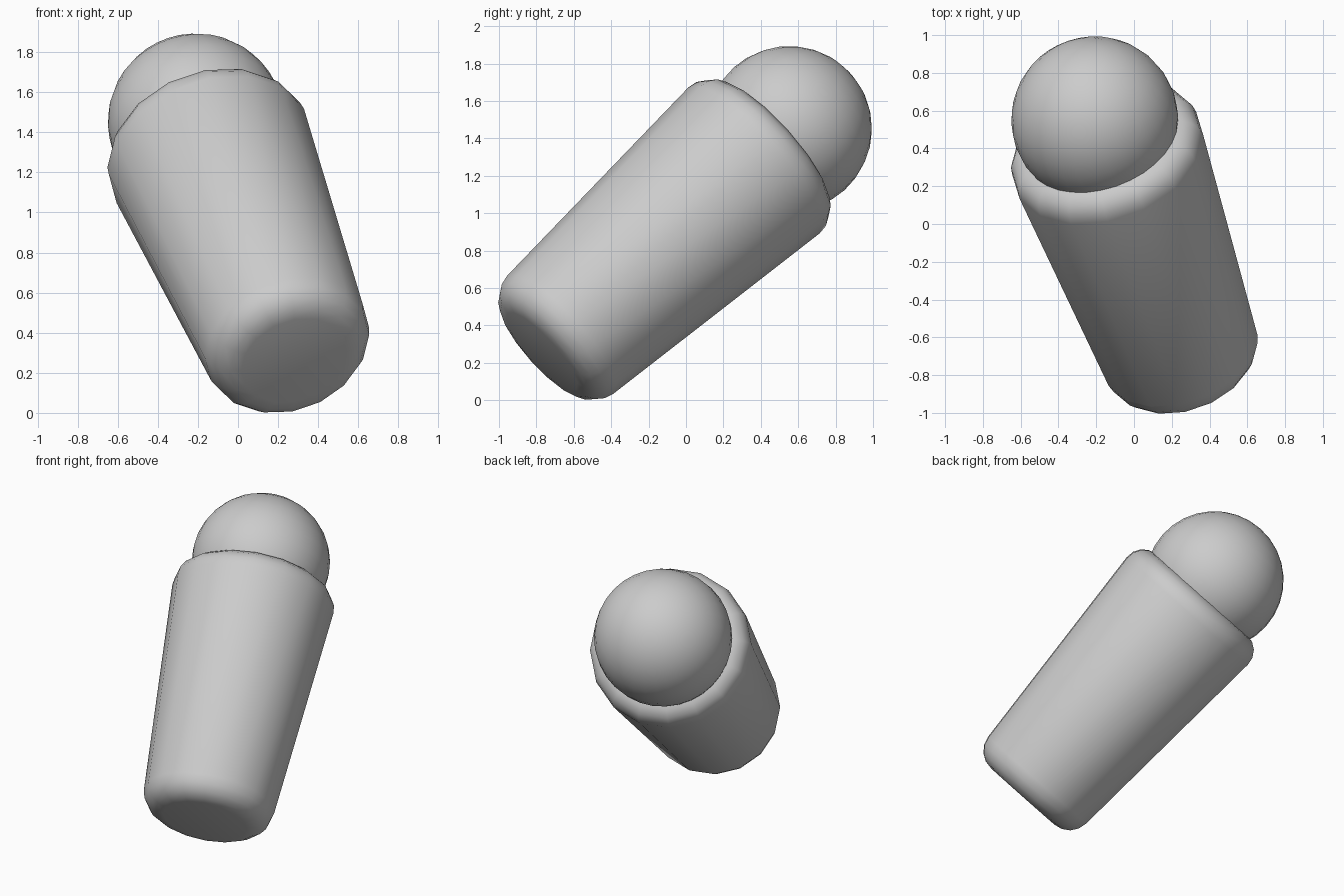
import bpy, bmesh, math
from mathutils import Vector, Matrix

cube = bpy.data.objects.get("Cube")
if cube:
    bpy.data.objects.remove(cube, do_unlink=True)

# Material
grey = bpy.data.materials.new("plain grey")
grey.use_nodes = True
colour = (0.6, 0.6, 0.6, 1)
grey.diffuse_color = colour
grey.node_tree.nodes["Principled BSDF"].inputs["Base Color"].default_value = colour

# Leaning frame: local z runs along the cup axis, local x stays close to world x
axis = Vector((-0.265, 0.717, 0.645)).normalized()
side = (Vector((1, 0, 0)) - axis * axis.x).normalized()
frame = Matrix((side, axis.cross(side), axis)).transposed().to_4x4()
frame.translation = (0.26, -0.714, 0.313)


def finish(name, bm):
    bmesh.ops.recalc_face_normals(bm, faces=bm.faces)
    mesh = bpy.data.meshes.new(name)
    bm.to_mesh(mesh)
    bm.free()
    mesh.materials.append(grey)
    obj = bpy.data.objects.new(name, mesh)
    bpy.context.collection.objects.link(obj)
    obj.matrix_world = frame
    bpy.ops.object.select_all(action="DESELECT")
    obj.select_set(True)
    bpy.context.view_layer.objects.active = obj
    bpy.ops.object.shade_smooth_by_angle(angle=math.radians(40))


def rounded_corner(radius, height, fillet, start, end, steps=4):
    """Profile points (radius, height) of a rounded edge."""
    angles = [math.radians(start + (end - start) * i / steps) for i in range(steps + 1)]
    return [(radius + fillet * math.cos(a), height + fillet * math.sin(a)) for a in angles]


# Tapered cup with rounded rims
SIDES = 16
profile = rounded_corner(0.275, 0.07, 0.15, -90, -4) + rounded_corner(0.395, 1.513, 0.13, -4, 90)
bm = bmesh.new()
rings = []
for r, z in profile:
    turn = [2 * math.pi * i / SIDES for i in range(SIDES)]
    rings.append([bm.verts.new((r * math.cos(a), r * math.sin(a), z)) for a in turn])
for low, high in zip(rings, rings[1:]):
    for i in range(SIDES):
        j = (i + 1) % SIDES
        bm.faces.new((low[i], low[j], high[j], high[i]))
bm.faces.new(rings[0])
bm.faces.new(rings[-1])
finish("cup", bm)

# Ball sitting in the cup
bm = bmesh.new()
bmesh.ops.create_uvsphere(bm, u_segments=32, v_segments=16, radius=0.442,
                          matrix=Matrix.Translation((0, 0, 1.766)))
finish("ball", bm)
